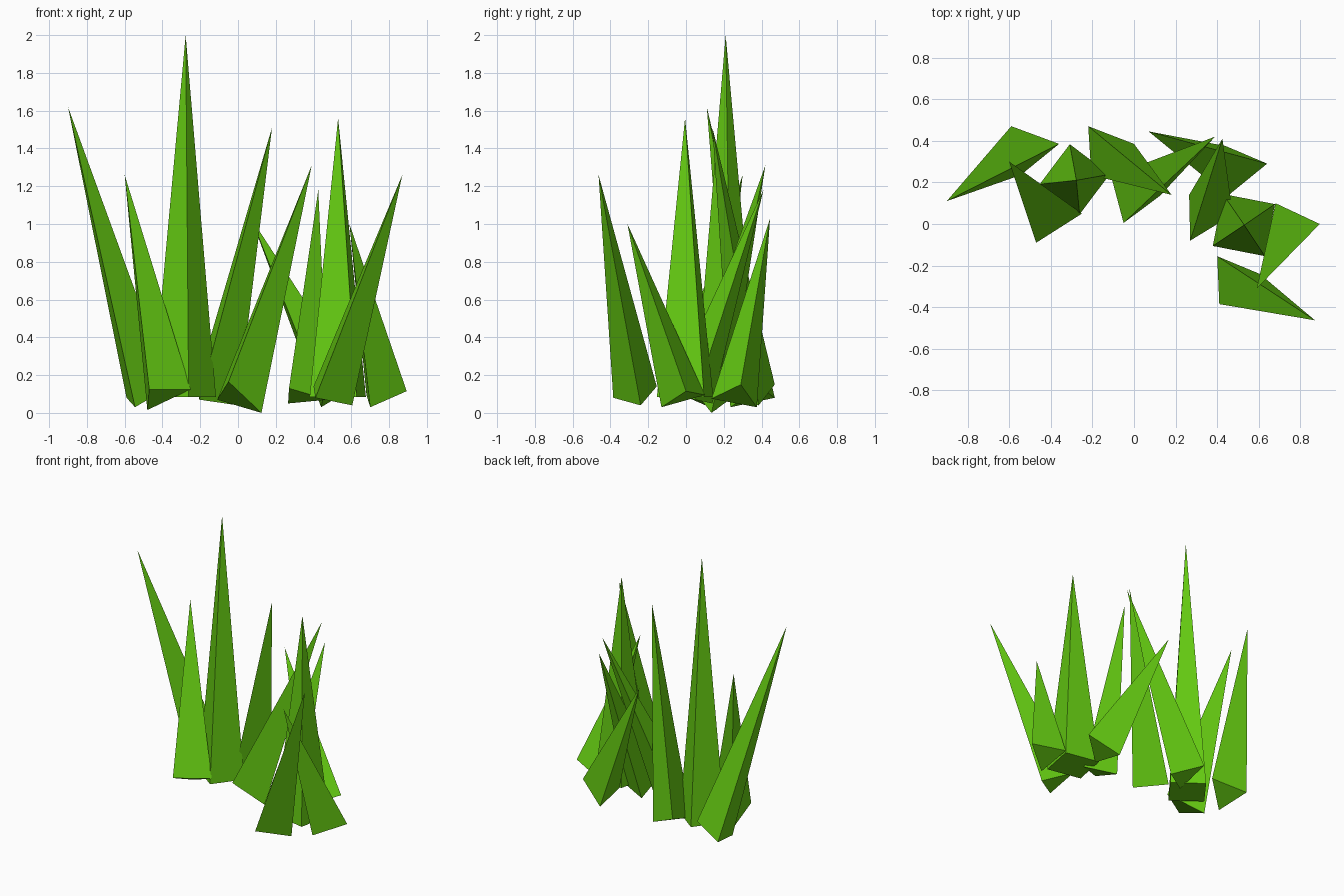
import bpy, bmesh, math
from mathutils import Vector

if "Cube" in bpy.data.objects:
    bpy.data.objects.remove(bpy.data.objects["Cube"])

green = bpy.data.materials.new("grass_green")
green.diffuse_color = (0.13, 0.60, 0.006, 1)
green.use_nodes = True
green.node_tree.nodes["Principled BSDF"].inputs["Base Color"].default_value = green.diffuse_color


def blade(name, tip, base):
    """Sharp flat-sided blade: a closed base polygon drawn up to one tip."""
    bm = bmesh.new()
    ring = [bm.verts.new(p) for p in base]
    top = bm.verts.new(tip)
    bm.faces.new(ring)
    for i, v in enumerate(ring):
        bm.faces.new((v, ring[(i + 1) % len(ring)], top))
    bmesh.ops.recalc_face_normals(bm, faces=bm.faces[:])
    mesh = bpy.data.meshes.new(name)
    bm.to_mesh(mesh)
    bm.free()
    mesh.materials.append(green)
    obj = bpy.data.objects.new(name, mesh)
    bpy.context.collection.objects.link(obj)


def square(x, y, heading, r=0.17, z=0.083):
    """Level square base with its first corner at the given heading."""
    angles = [math.radians(heading + 90 * k) for k in range(4)]
    return [(x + r * math.cos(a), y + r * math.sin(a), z) for a in angles]


# Upright four-sided blades
blade("tall_blade", (-0.277, 0.21, 2.0), square(-0.285, 0.215, 8))
blade("right_upright_blade", (0.53, -0.005, 1.56), square(0.528, -0.005, 34, 0.18))

# Leaning three-sided blades: tip, then the tilted triangular base
blade("far_left_blade", (-0.90, 0.11, 1.62),
      [(-0.59, 0.47, 0.08), (-0.36, 0.385, 0.14), (-0.545, 0.235, 0.03)])
blade("left_front_blade", (-0.60, 0.30, 1.26),
      [(-0.47, -0.09, 0.125), (-0.25, 0.05, 0.125), (-0.48, 0.16, 0.015)])
blade("middle_back_blade", (0.18, 0.14, 1.51),
      [(-0.22, 0.47, 0.15), (0.0, 0.385, 0.04), (-0.205, 0.235, 0.07)])
blade("middle_front_blade", (0.39, 0.42, 1.31),
      [(-0.05, 0.005, 0.165), (-0.11, 0.23, 0.07), (0.124, 0.135, 0.0)])
blade("right_inner_blade", (0.425, 0.41, 1.18),
      [(0.27, -0.08, 0.13), (0.265, 0.14, 0.05), (0.475, 0.045, 0.07)])
blade("right_back_blade", (0.07, 0.445, 1.03),
      [(0.44, 0.375, 0.03), (0.64, 0.29, 0.15), (0.45, 0.135, 0.075)])
blade("right_front_blade", (0.87, -0.463, 1.26),
      [(0.40, -0.155, 0.14), (0.41, -0.385, 0.08), (0.605, -0.24, 0.04)])
blade("far_right_blade", (0.59, -0.31, 1.0),
      [(0.68, 0.10, 0.095), (0.893, 0.0, 0.115), (0.70, -0.13, 0.03)])
